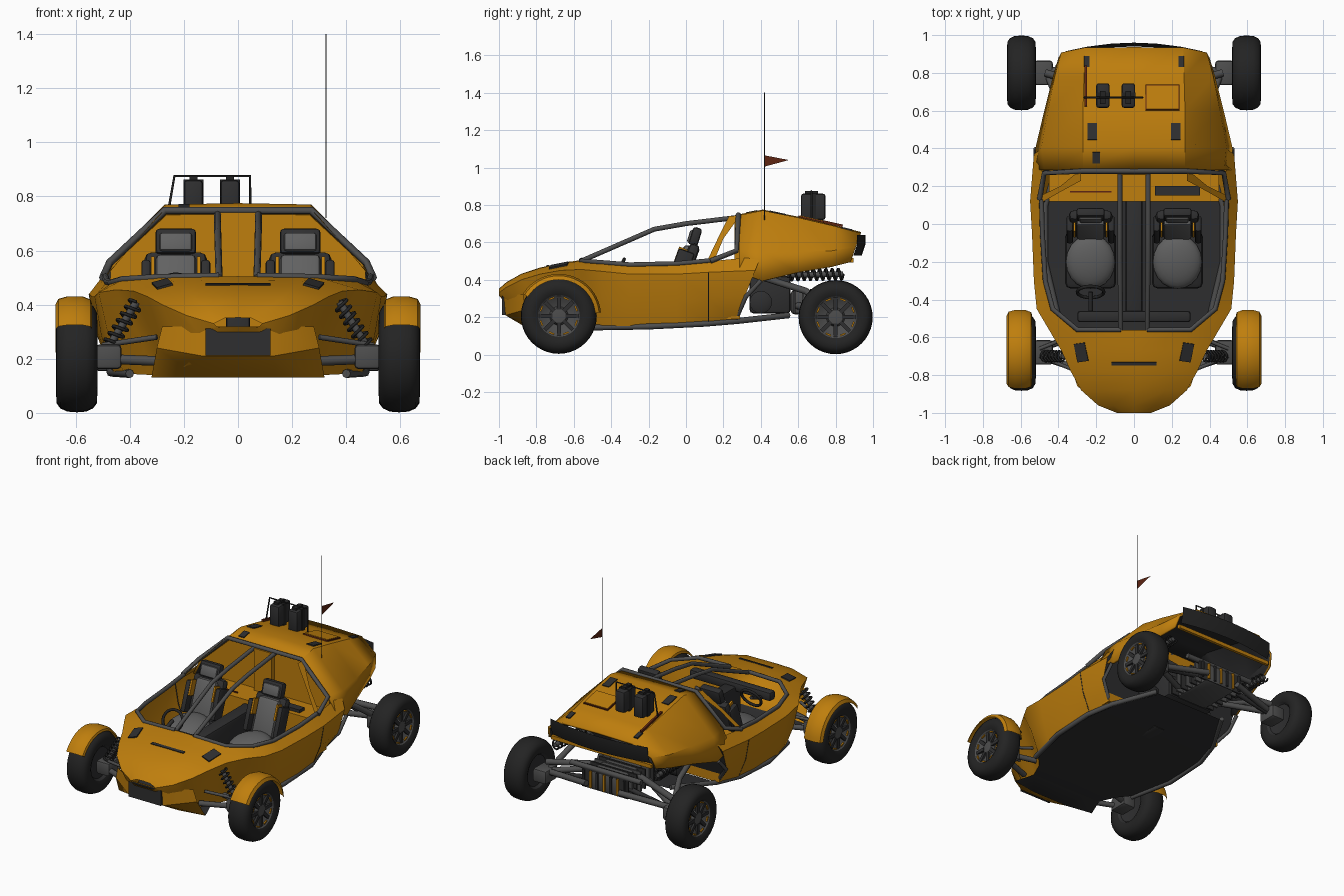
import bpy, bmesh, math
from mathutils import Vector, Matrix, Euler

if "Cube" in bpy.data.objects:
    bpy.data.objects.remove(bpy.data.objects["Cube"])


def mat(name, *c):
    m = bpy.data.materials.new(name)
    m.diffuse_color = (*c, 1)
    m.use_nodes = True
    m.node_tree.nodes["Principled BSDF"].inputs["Base Color"].default_value = m.diffuse_color
    return m


ORANGE = mat("orange paint", 0.52, 0.21, 0.004)
RUBBER = mat("black rubber", 0.017, 0.017, 0.017)
CHAR = mat("charcoal", 0.028, 0.028, 0.029)
METAL = mat("grey metal", 0.075, 0.075, 0.075)
SEAT = mat("seat grey", 0.12, 0.12, 0.12)
RED = mat("dark red", 0.11, 0.018, 0.006)


def finish(name, bm, mats, angle=35):
    bmesh.ops.remove_doubles(bm, verts=bm.verts, dist=0.0002)
    bmesh.ops.delete(bm, geom=[v for v in bm.verts if not v.link_faces], context='VERTS')
    me = bpy.data.meshes.new(name)
    bm.to_mesh(me)
    bm.free()
    ob = bpy.data.objects.new(name, me)
    bpy.context.collection.objects.link(ob)
    for m in mats:
        me.materials.append(m)
    bpy.ops.object.select_all(action='DESELECT')
    ob.select_set(True)
    bpy.context.view_layer.objects.active = ob
    bpy.ops.object.shade_smooth_by_angle(angle=math.radians(angle))
    return ob


def loft(name, rows, mats, ring=False, skip=lambda r, i: False, pick=lambda r, i: 0, cap=None):
    bm = bmesh.new()
    vs = [[bm.verts.new(p) for p in row] for row in rows]
    n = len(rows[0])
    for r in range(len(rows) - 1):
        for i in range(n if ring else n - 1):
            if not skip(r, i):
                j = (i + 1) % n
                f = bm.faces.new((vs[r][i], vs[r][j], vs[r + 1][j], vs[r + 1][i]))
                f.material_index = pick(r, i)
    if cap is not None:
        bm.faces.new(vs[-1]).material_index = cap
    return finish(name, bm, mats)


def lathe(name, prof, c, s, m, a0=0, a1=360, n=40):
    # profile of (x, radius) spun about the x axis at centre (y, z); s picks the side
    rows = []
    for k in range(n + 1):
        a = math.radians(a0 + (a1 - a0) * k / n)
        rows.append([(s * x, c[0] + r * math.cos(a), c[1] + r * math.sin(a)) for x, r in prof])
    return loft(name, rows, [m])


def box(name, c, size, m, rot=(0, 0, 0), bevel=0.0):
    bm = bmesh.new()
    M = Matrix.Translation(c) @ Euler(rot).to_matrix().to_4x4() @ Matrix.Diagonal((*size, 1))
    bmesh.ops.create_cube(bm, size=1, matrix=M)
    if bevel:
        bmesh.ops.bevel(bm, geom=bm.edges[:], offset=bevel, segments=2, profile=0.5, affect='EDGES')
    return finish(name, bm, [m])


def ball(name, c, size, m, rot=(0, 0, 0)):
    bm = bmesh.new()
    M = Matrix.Translation(c) @ Euler(rot).to_matrix().to_4x4() @ Matrix.Diagonal((*size, 1))
    bmesh.ops.create_uvsphere(bm, u_segments=20, v_segments=12, radius=0.5, matrix=M)
    return finish(name, bm, [m])


def plate(name, pts, m):
    bm = bmesh.new()
    bm.faces.new([bm.verts.new(p) for p in pts])
    return finish(name, bm, [m])


def tube(name, pts, r, m, cyclic=False, res=2):
    cu = bpy.data.curves.new(name, 'CURVE')
    cu.dimensions = '3D'
    cu.bevel_depth, cu.bevel_resolution, cu.use_fill_caps = r, res, True
    sp = cu.splines.new('POLY')
    sp.points.add(len(pts) - 1)
    for p, q in zip(sp.points, pts):
        p.co = (*q, 1)
    sp.use_cyclic_u = cyclic
    cu.materials.append(m)
    ob = bpy.data.objects.new(name, cu)
    bpy.context.collection.objects.link(ob)
    return ob


def coilover(name, a, b, R, turns):
    a, b = Vector(a), Vector(b)
    q = (b - a).to_track_quat('Z', 'Y')
    L, n = (b - a).length, turns * 10
    pts = [a + q @ Vector((R * math.cos(k * math.pi / 5), R * math.sin(k * math.pi / 5), L * k / n)) for k in range(n + 1)]
    tube(name + "_spring", pts, 0.006, RUBBER, res=1)
    tube(name + "_damper", [a, b], R * 0.5, METAL)


# Lower body: y, shear, then (x, z) for sill, waist, shoulder, lip, and centre top
S = [(-1.0, 0, .06, .315, .08, .32, .09, .33, .05, .35, .352),
     (-.96, 0, .10, .27, .15, .30, .19, .36, .11, .385, .387),
     (-.88, 0, .18, .18, .24, .28, .28, .40, .17, .43, .432),
     (-.78, 0, .23, .15, .28, .27, .335, .43, .20, .462, .465),
     (-.67, 0, .27, .14, .31, .27, .385, .45, .24, .487, .49),
     (-.56, 0, .32, .14, .36, .28, .45, .455, .30, .50, .505),
     (-.45, 0, .42, .145, .48, .29, .515, .445, .43, .49, .49),
     (-.30, 0, .46, .15, .505, .285, .53, .43, .47, .478, .48),
     (-.05, 0, .475, .155, .515, .29, .54, .43, .485, .483, .48),
     (.12, 0, .47, .165, .525, .30, .55, .44, .49, .498, .5),
     (.26, .4, .43, .175, .52, .31, .53, .45, .485, .525, .525)]
rows = []
for y, k, xb, zb, xm, zm, xs, zs, xt, zt, zc in S:
    half = [(xt, zt), (xs, zs), (xm, zm), (xb, zb)]
    ring = [(0, zc)] + half + [(0, zb)] + [(-x, z) for x, z in reversed(half)]
    rows.append([(x, y + k * (z - zb), z) for x, z in ring])
loft("lower_body", rows, [ORANGE, CHAR], True,
     skip=lambda r, i: r >= 5 and i in (0, 9), pick=lambda r, i: int(r > 2 and i in (4, 5)), cap=1)

# Rear engine cover, open underneath with a dark lining
rows = []
for y, k, zc, xr, zr, xk, zk, xl, zl in [(.285, 0, .75, .27, .745, .475, .555, .53, .44),
                                         (.41, 0, .775, .27, .77, .49, .55, .52, .395),
                                         (.60, 0, .737, .27, .732, .455, .55, .475, .44),
                                         (.78, 0, .694, .265, .69, .42, .555, .43, .47),
                                         (.88, .35, .655, .26, .65, .385, .575, .40, .495)]:
    h = [(xl, zl), (xk, zk), (xr, zr)]
    rows.append([(x, y + k * (z - zl), z) for x, z in [(-x, z) for x, z in h] + [(0, zc)] + h[::-1]])
shell = loft("engine_cover", rows, [ORANGE, CHAR])
so = shell.modifiers.new("lining", 'SOLIDIFY')
so.thickness, so.offset, so.material_offset = 0.015, -1, 1
# Curved dark tail panel
loft("rear_panel", [[(x, .915 + .045 * (1 - (x / .36) ** 2) - (.02 if z < .56 else 0), z)
                     for x in (-.36, -.25, -.12, 0, .12, .25, .36)] for z in (.64, .59, .53)], [RUBBER])
box("rear_lip", (0, .885, .505), (.74, .02, .025), ORANGE)

# Bulkhead behind the seats, parcel shelf and centre pillar
plate("bulkhead", [(-.48, .29, .3), (.48, .29, .3), (.47, .29, .55), (.27, .29, .74), (-.27, .29, .74), (-.47, .29, .55)], ORANGE)
box("parcel_shelf", (0, .205, .325), (.9, .17, .27), ORANGE)
box("centre_pillar", (0, .275, .6), (.13, .03, .28), ORANGE)
box("shelf_bag", (.23, .175, .465), (.24, .05, .03), CHAR)
box("shelf_strip", (-.23, .17, .462), (.22, .008, .01), RED)
box("centre_console", (0, -.13, .3), (.09, .78, .27), CHAR, bevel=.015)
box("dashboard", (0, -.49, .43), (.6, .06, .06), CHAR, bevel=.015)

# Front bumper wedge with grille
loft("front_bumper", [[(-.28, -.87, .32), (-.12, -.975, .32), (.12, -.975, .32), (.28, -.87, .32)],
                      [(-.3, -.86, .24), (-.13, -.965, .21), (.13, -.965, .21), (.3, -.86, .24)],
                      [(-.32, -.80, .13), (-.14, -.83, .13), (.14, -.83, .13), (.32, -.80, .13)],
                      [(-.27, -.67, .137), (-.14, -.67, .137), (.14, -.67, .137), (.27, -.67, .137)]],
     [ORANGE, CHAR], pick=lambda r, i: int(r == 2))
box("grille", (0, -.975, .262), (.24, .02, .1), CHAR)
box("hood_slot", (0, -.74, .474), (.24, .018, .008), CHAR, (.25, 0, 0))
box("hatch_frame", (.15, .67, .723), (.18, .14, .008), RED, (-.22, 0, 0))
box("hatch_panel", (.15, .67, .726), (.17, .13, .009), ORANGE, (-.22, 0, 0))
box("roof_vent", (-.2, .35, .762), (.04, .06, .008), CHAR, (.2, 0, 0))
box("shovel_handle", (-.255, .73, .712), (.014, .22, .014), RED, (-.22, 0, 0))

# Belly tail plate
plate("belly_tail", [(-.42, .26, .17), (.42, .26, .17), (.25, .55, .2), (-.25, .55, .2)], CHAR)

# Cage hoop over the roof front, jerry cans, rack, aerial
tube("roof_hoop", [(-.5, .13, .5), (-.475, .27, .555), (-.27, .28, .748), (.27, .28, .748), (.475, .27, .555), (.5, .13, .5)], .014, METAL)
for x in (-.165, -.03):
    box("jerry_can", (x, .68, .79), (.07, .13, .14), CHAR, bevel=.012)
    box("can_handle", (x, .67, .868), (.03, .07, .014), RUBBER)
    box("can_strap", (x, .68, .79), (.074, .03, .144), RUBBER)
tube("can_rack", [(-.262, .67, .72), (-.235, .67, .875), (.045, .67, .875), (.045, .67, .72)], .005, RUBBER)
tube("aerial", [(.325, .42, .72), (.325, .42, 1.4)], .002, CHAR)
plate("flag", [(.325, .42, 1.065), (.325, .55, 1.04), (.325, .42, 1.005)], RED)

# Engine and gearbox
box("engine_block", (0, .45, .32), (.36, .22, .2), CHAR, bevel=.02)
box("gearbox", (0, .71, .28), (.24, .3, .13), METAL, bevel=.02)
for k in range(7):
    box("gearbox_fin", (0, .58 + k * .045, .285), (.34, .012, .13), CHAR if k % 2 == 0 else METAL)
    box("gearbox_rib", (-.15 + k * .05, .865, .285), (.014, .012, .11), ORANGE if k % 2 else CHAR)
tube("rear_beam", [(-.26, .84, .35), (.26, .84, .35)], .018, METAL)

for s in (1, -1):
    # Wheels
    for cy, cz, r in ((-.68, .207, .203), (.80, .2, .198)):
        lathe("tyre", [(.53, .112), (.52, .135), (.522, .165), (.535, r - .015), (.56, r - .003), (.595, r),
                       (.632, r - .003), (.657, r - .015), (.67, .165), (.672, .135), (.66, .112)], (cy, cz), s, RUBBER)
        lathe("rim", [(.53, .113), (.545, .1), (.56, 0)], (cy, cz), s, CHAR)
        lathe("rim", [(.66, .115), (.645, .1), (.63, .05), (.65, .04), (.655, 0)], (cy, cz), s, METAL)
        for k in range(8):
            a = k * math.pi / 4
            box("spoke", (s * .645, cy + .07 * math.cos(a), cz + .07 * math.sin(a)), (.014, .07, .022), CHAR, (a, 0, 0))
            a += math.pi / 8
            box("rim_tab", (s * .651, cy + .1 * math.cos(a), cz + .1 * math.sin(a)), (.008, .008, .03), ORANGE, (a, 0, 0))
        box("hub_carrier", (s * .48, cy, cz), (.1, .13, .09), METAL, bevel=.015)
    # Front fender over the wheel
    lathe("front_fender", [(.54, .2), (.545, .214), (.575, .226), (.63, .226), (.664, .216), (.675, .195)], (-.68, .205), s, ORANGE, 5, 148, 20)
    # Suspension
    for y0, y1 in ((-.78, -.7), (-.58, -.66)):
        tube("front_arm", [(s * .26, y0, .19), (s * .5, y1, .2)], .018, METAL)
        tube("front_upper_arm", [(s * .3, y0, .28), (s * .5, y1, .25)], .01, METAL)
    coilover("front_coilover", (s * .375, -.7, .41), (s * .48, -.7, .24), .028, 7)
    for y0, z in ((.6, .24), (.88, .24), (.7, .3)):
        tube("rear_arm", [(s * .12, y0, z + .02), (s * .47, .8, z - .02)], .02, METAL)
    tube("drive_shaft", [(s * .1, .8, .27), (s * .5, .8, .2)], .016, CHAR)
    tube("trailing_arm", [(s * .36, .42, .41), (s * .4, .64, .34), (s * .46, .8, .22)], .018, METAL)
    coilover("rear_coilover", (s * .36, .54, .425), (s * .38, .84, .43), .03, 9)
    lathe("engine_pulley", [(.17, .06), (.25, .06), (.26, .04), (.26, 0)], (.4, .28), s, CHAR, n=16)
    # Rails, rims and cage bars
    tube("sill_rail", [(s * .4, -.5, .145), (s * .47, -.2, .15), (s * .47, .1, .165), (s * .42, .28, .18), (s * .27, .55, .21)], .016, METAL)
    tube("quarter_trim", [(s * .42, .265, .185), (s * .52, .32, .31), (s * .52, .40, .395)], .012, METAL)
    tube("cockpit_rim", [(s * .07, -.56, .505), (s * .3, -.56, .5), (s * .43, -.45, .492), (s * .47, -.3, .48),
                         (s * .485, -.05, .486), (s * .49, .13, .502)], .013, METAL)
    tube("cage_bar", [(s * .07, -.56, .5), (s * .075, -.17, .67), (s * .075, 0, .7), (s * .075, .29, .735)], .013, METAL)
    # Orange pillar in front of the quarter window
    loft("side_pillar", [[(s * .495, .11, .495), (s * .495, .15, .5)], [(s * .39, .17, .62), (s * .39, .2, .62)],
                         [(s * .28, .23, .74), (s * .28, .29, .745)]], [ORANGE])
    tube("door_seam", [(s * .47, .12, .17), (s * .524, .12, .30), (s * .549, .12, .44)], .003, CHAR)
    # Dark vents on hood and deck
    box("hood_vent", (s * .28, -.68, .477), (.06, .1, .008), CHAR, (.2, s * .27, s * -.15))
    box("deck_vent", (s * .22, .49, .757), (.05, .09, .008), CHAR, (-.21, 0, 0))
    box("tail_strip", (s * .25, .86, .672), (.03, .06, .008), CHAR, (-.23, 0, 0))
    # Seat
    x = s * .23
    box("seat_base", (x, -.19, .29), (.27, .3, .1), CHAR, (.15, 0, 0), .03)
    ball("seat_cushion", (x, -.2, .35), (.26, .29, .1), SEAT, (.15, 0, 0))
    box("seat_back", (x, 0, .45), (.23, .06, .3), CHAR, (-.35, 0, 0), .025)
    box("seat_back_pad", (x, -.025, .47), (.15, .05, .24), SEAT, (-.35, 0, 0), .02)
    for t in (-1, 1):
        box("seat_bolster", (x + t * .11, -.03, .46), (.035, .09, .2), CHAR, (-.35, 0, 0), .012)
        box("seat_trim", (x + t * .085, -.025, .52), (.012, .06, .1), ORANGE, (-.35, 0, 0))
    box("headrest", (x, .05, .63), (.15, .05, .1), CHAR, (-.3, 0, 0), .015)
    box("headrest_pad", (x, .028, .63), (.12, .03, .07), SEAT, (-.3, 0, 0), .01)

# Steering wheel
ring = [(-.23 + .07 * math.cos(a * math.pi / 12), -.36 + .03 * math.sin(a * math.pi / 12), .45 + .06 * math.sin(a * math.pi / 12)) for a in range(24)]
tube("steering_wheel", ring, .009, RUBBER, True)
tube("steering_column", [(-.23, -.36, .45), (-.23, -.47, .41)], .012, CHAR)

# Turn the tubes into meshes
bpy.ops.object.select_all(action='DESELECT')
for o in bpy.context.scene.objects:
    if o.type == 'CURVE':
        o.select_set(True)
        bpy.context.view_layer.objects.active = o
bpy.ops.object.convert(target='MESH')
